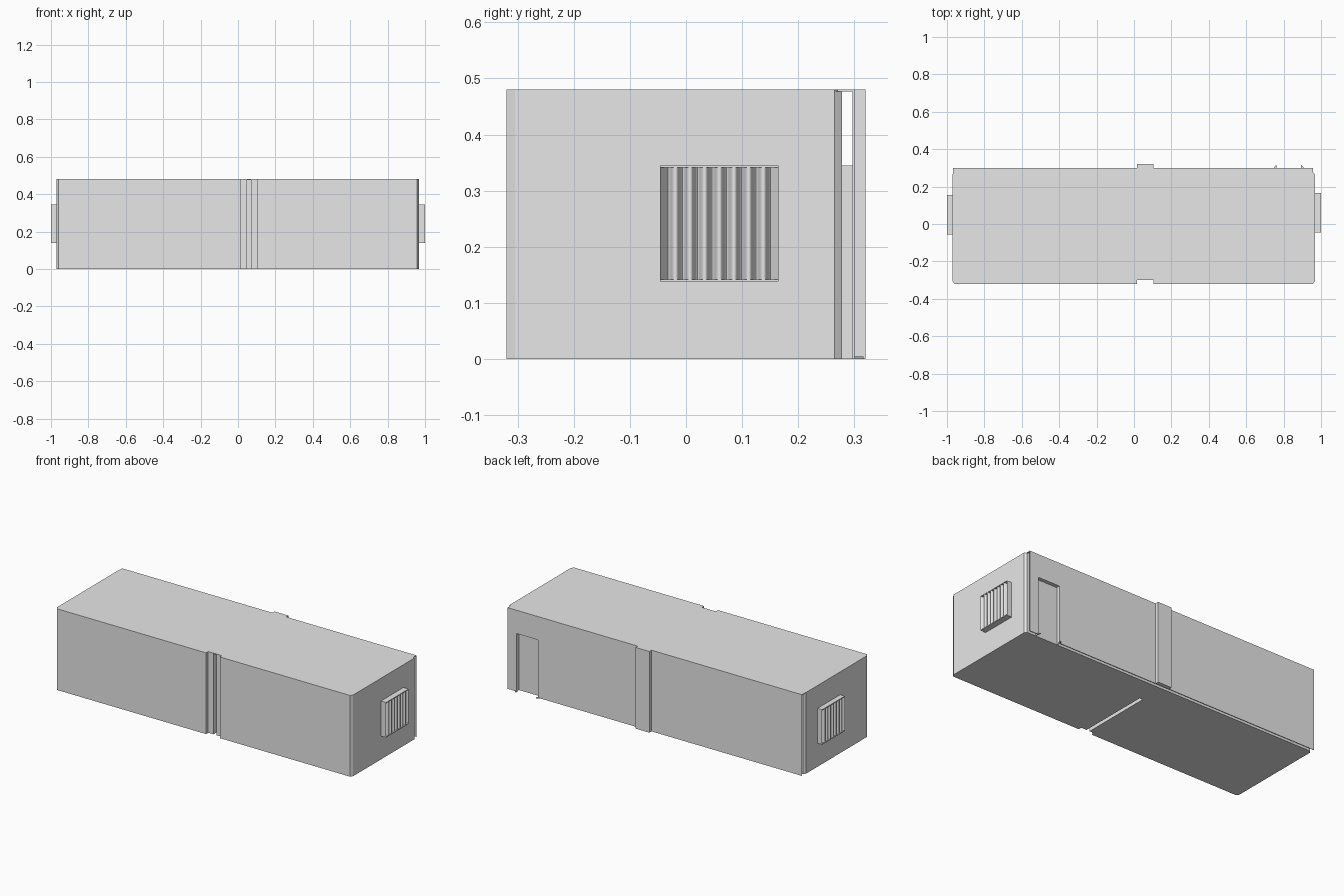
import bpy
import bmesh
import math

cube = bpy.data.objects.get("Cube")
if cube:
    bpy.data.objects.remove(cube, do_unlink=True)

grey = bpy.data.materials.new("light_grey")
grey.use_nodes = True
colour = (0.8, 0.8, 0.8, 1)
grey.diffuse_color = colour
grey.node_tree.nodes["Principled BSDF"].inputs["Base Color"].default_value = colour

HEIGHT = 0.48
SKIN = 0.003
DOOR_TOP = 0.345
DOOR_L, DOOR_R = 0.755, 0.9
BACK_IN, BACK_OUT = 0.278, 0.3


def prism(name, outline, z0, z1, smooth=False):
    """Extrude a plan outline from z0 up to z1."""
    bm = bmesh.new()
    base = bm.faces.new([bm.verts.new((x, y, z0)) for x, y in outline])
    top = bmesh.ops.extrude_face_region(bm, geom=[base])["geom"]
    verts = [v for v in top if isinstance(v, bmesh.types.BMVert)]
    bmesh.ops.translate(bm, verts=verts, vec=(0, 0, z1 - z0))
    bmesh.ops.recalc_face_normals(bm, faces=bm.faces)
    mesh = bpy.data.meshes.new(name)
    bm.to_mesh(mesh)
    bm.free()
    mesh.materials.append(grey)
    obj = bpy.data.objects.new(name, mesh)
    bpy.context.collection.objects.link(obj)
    if smooth:
        bpy.ops.object.select_all(action="DESELECT")
        obj.select_set(True)
        bpy.context.view_layer.objects.active = obj
        bpy.ops.object.shade_smooth_by_angle(angle=math.radians(50))
    return obj


def box(name, x0, x1, y0, y1, z0, z1):
    return prism(name, [(x0, y0), (x1, y0), (x1, y1), (x0, y1)], z0, z1)


# Main body: chamfered corners, front recess and a narrow slot behind it
front_left = [(-0.97, -0.305), (-0.96, -0.32), (0.015, -0.32), (0.015, -0.3)]
slot = [(0.049, -0.3), (0.049, 0.13), (0.07, 0.13), (0.07, -0.3)]
front_right = [(0.105, -0.3), (0.105, -0.32), (0.957, -0.32), (0.967, -0.305)]
back_edge = [(0.967, 0.265), (0.957, BACK_IN), (-0.96, BACK_IN), (-0.97, 0.265)]
prism("body", front_left + slot + front_right + back_edge, 0, HEIGHT - SKIN)

# Roof sheet reaches over the cavity behind the body
roof_back = [(0.967, 0.265), (0.957, 0.27), (0.957, BACK_OUT),
             (-0.968, BACK_OUT), (-0.968, 0.27), (-0.97, 0.265)]
prism("roof", front_left + front_right + roof_back, HEIGHT - SKIN, HEIGHT)

# Back cladding around the doorway
wall = (BACK_OUT - SKIN, BACK_OUT)
box("back_wall_long", -0.968, DOOR_L, *wall, 0, HEIGHT - SKIN)
box("back_wall_corner", DOOR_R, 0.957, *wall, 0, HEIGHT - SKIN)
box("back_wall_over_door", DOOR_L, DOOR_R, *wall, DOOR_TOP, HEIGHT - SKIN)

# Door reveal and the small floor wedges beside it
for name, x, side in (("right", DOOR_L, -1), ("left", DOOR_R, 1)):
    box("door_jamb_" + name, x - SKIN / 2, x + SKIN / 2, BACK_IN, BACK_OUT, 0, DOOR_TOP)
    prism("door_wedge_" + name,
          [(x - 0.008, BACK_OUT), (x + 0.008, BACK_OUT), (x - side * 0.006, 0.316)], 0, 0.004)
box("door_lintel", DOOR_L, DOOR_R, BACK_IN, BACK_OUT, DOOR_TOP - SKIN, DOOR_TOP)

# Raised cover strip over the back joint
box("back_cover_strip", 0.015, 0.105, BACK_OUT - SKIN, 0.32, 0, HEIGHT)


# Ribbed vent on each end wall
def vent(name, wall_x, out_x, y0, y1):
    z0, z1 = 0.138, 0.345
    steps, ribs, rim = 112, 7, 0.014
    depth = out_x - wall_x
    ribbed = [(wall_x, y0), (out_x, y0)]
    for i in range(steps + 1):
        t = i / steps
        y = y0 + rim + t * (y1 - y0 - 2 * rim)
        dip = abs(math.cos(math.pi * ribs * t)) ** 3
        ribbed.append((out_x - depth * 0.6 * dip, y))
    ribbed += [(out_x, y1), (wall_x, y1)]
    prism(name + "_ribs", ribbed, z0 + 0.004, z1 - 0.004, smooth=True)
    lo, hi = sorted((wall_x, out_x))
    box(name + "_bottom", lo, hi, y0, y1, z0, z0 + 0.004)
    box(name + "_top", lo, hi, y0, y1, z1 - 0.004, z1)


vent("left_vent", 0.965, 1.0, -0.046, 0.165)
vent("right_vent", -0.968, -1.0, -0.055, 0.156)
